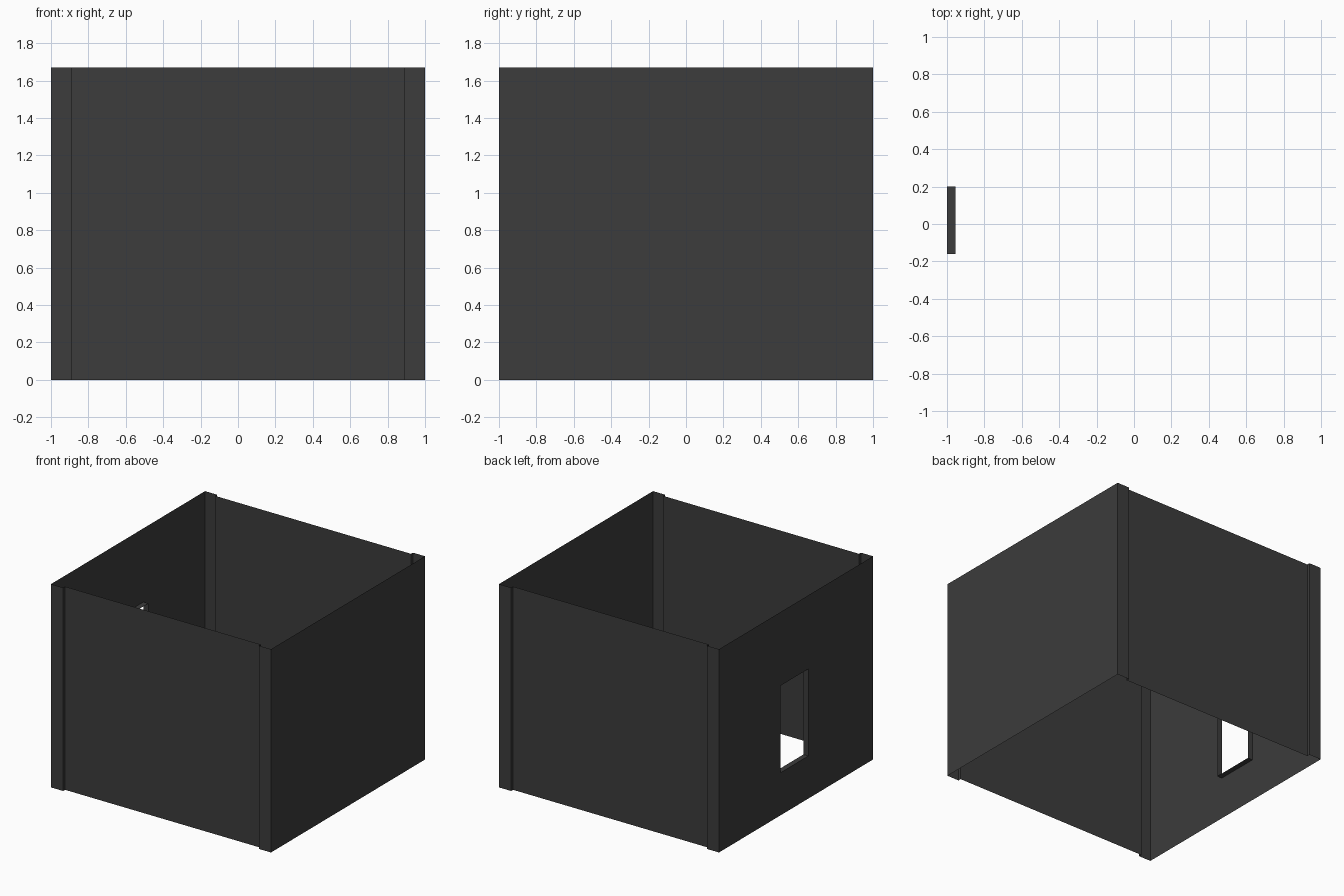
import bpy, bmesh

if "Cube" in bpy.data.objects:
    bpy.data.objects.remove(bpy.data.objects["Cube"])

H = 1.67            # wall height
S = 0.89            # inner edge of the corner strips
D = 0.025           # recess of front and back panels
XI = -0.955         # inner end of the window reveal
Y0, Y1, Z0, Z1 = -0.16, 0.20, 0.35, 1.065   # window opening

mat = bpy.data.materials.new("dark_grey")
mat.diffuse_color = (0.045, 0.045, 0.045, 1)
mat.use_nodes = True
mat.node_tree.nodes["Principled BSDF"].inputs["Base Color"].default_value = mat.diffuse_color


def make(name, quads):
    """Build one thin-surface part from quads."""
    bm = bmesh.new()
    for q in quads:
        bm.faces.new([bm.verts.new(p) for p in q])
    bmesh.ops.remove_doubles(bm, verts=bm.verts, dist=1e-5)
    me = bpy.data.meshes.new(name)
    bm.to_mesh(me)
    bm.free()
    me.materials.append(mat)
    ob = bpy.data.objects.new(name, me)
    bpy.context.collection.objects.link(ob)
    return ob


def upright(a, b, z0=0, z1=H):
    """Vertical quad standing on the plan segment a-b."""
    return [(*a, z0), (*b, z0), (*b, z1), (*a, z1)]


# Front and back walls: recessed panel between two corner strips
profile = [(-1, -1), (-S, -1), (-S, -1 + D), (S, -1 + D), (S, -1), (1, -1)]
for name, s in (("front_wall", 1), ("back_wall", -1)):
    pts = [(x * s, y * s) for x, y in profile]
    make(name, [upright(a, b) for a, b in zip(pts, pts[1:])])

# Plain right wall
make("right_wall", [upright((1, -1), (1, 1))])

# Left wall: grid of panels around the window opening
ys, zs = [1, Y1, Y0, -1], [0, Z0, Z1, H]
make("left_wall", [upright((-1, ys[i]), (-1, ys[i + 1]), zs[j], zs[j + 1])
                   for i in range(3) for j in range(3) if (i, j) != (1, 1)])

# Window reveal reaching into the room
ring = [(Y0, Z0), (Y1, Z0), (Y1, Z1), (Y0, Z1)]
make("window_reveal", [[(-1, *ring[k - 1]), (-1, *ring[k]), (XI, *ring[k]), (XI, *ring[k - 1])]
                       for k in range(4)])
